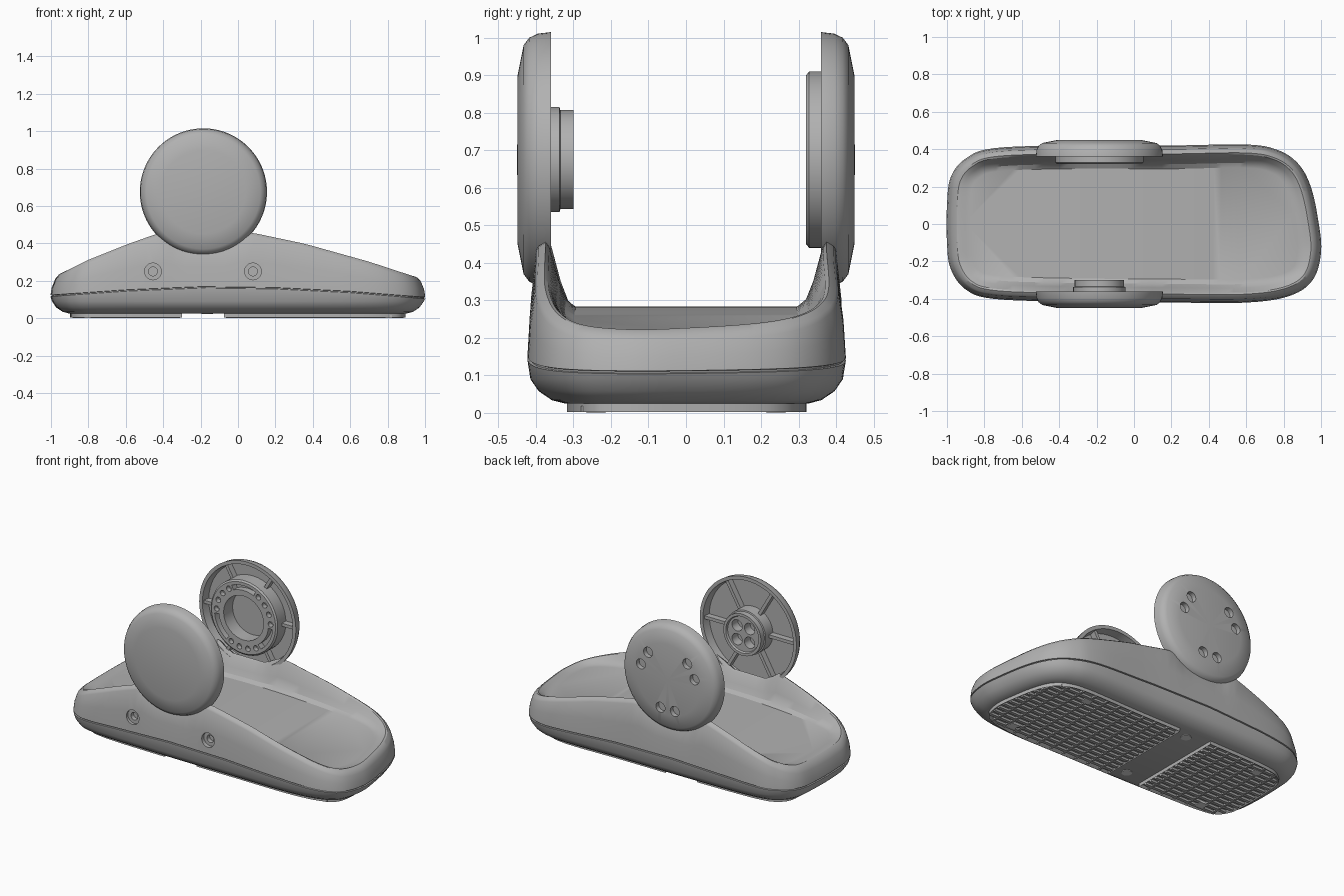
import bpy, bmesh, math
from mathutils import Vector, Matrix

cube = bpy.data.objects.get("Cube")
if cube:
    bpy.data.objects.remove(cube)

HUB = (-0.185, 0.675)      # disc axis: x, z
FULL = 2 * math.pi


def material(name, value):
    m = bpy.data.materials.new(name)
    m.use_nodes = True
    colour = (value, value, value, 1)
    m.diffuse_color = colour
    m.node_tree.nodes["Principled BSDF"].inputs["Base Color"].default_value = colour
    return m


GREY = material("mid grey", 0.44)
LIGHT = material("light grey", 0.75)


def finish(bm, name, mat=GREY):
    bmesh.ops.remove_doubles(bm, verts=bm.verts, dist=1e-5)
    bmesh.ops.recalc_face_normals(bm, faces=bm.faces)
    me = bpy.data.meshes.new(name)
    bm.to_mesh(me)
    bm.free()
    me.materials.append(mat)
    ob = bpy.data.objects.new(name, me)
    bpy.context.collection.objects.link(ob)
    smooth(ob)
    return ob


def smooth(ob):
    ob.data.shade_smooth()
    ob.data.set_sharp_from_angle(angle=math.radians(28))


def revolve(name, profile, side, centre=HUB, a0=0.0, a1=FULL, steps=72):
    """Turn a closed (radius, distance) profile about an axis along y."""
    bm = bmesh.new()
    whole = abs(a1 - a0 - FULL) < 1e-6
    rings = []
    for i in range(steps if whole else steps + 1):
        a = a0 + (a1 - a0) * i / steps
        rings.append([bm.verts.new((centre[0] + r * math.cos(a), side * d,
                                    centre[1] + r * math.sin(a))) for r, d in profile])
    n = len(profile)
    for i in range(steps):
        p, q = rings[i], rings[(i + 1) % len(rings)]
        for j in range(n):
            k = (j + 1) % n
            if profile[j][0] or profile[k][0]:
                bm.faces.new((p[j], p[k], q[k], q[j]))
    if not whole:
        bm.faces.new(rings[0])
        bm.faces.new(rings[-1])
    return finish(bm, name)


def cut(ob, cutter):
    mod = ob.modifiers.new("cut", "BOOLEAN")
    mod.operation, mod.solver, mod.object = "DIFFERENCE", "EXACT", cutter
    bpy.context.view_layer.objects.active = ob
    bpy.ops.object.modifier_apply(modifier=mod.name)
    bpy.data.objects.remove(cutter)
    smooth(ob)


def hole(ob, side, x, z, r, d0, d1):
    cut(ob, revolve("hole_cutter", [(0, d0), (r, d0), (r, d1), (0, d1)], side, (x, z), steps=20))


def add_box(bm, lo, hi, turn=None):
    size = Vector(hi) - Vector(lo)
    mat = Matrix.Translation((Vector(lo) + Vector(hi)) / 2) @ Matrix.Diagonal((*size, 1))
    bmesh.ops.create_cube(bm, size=1, matrix=turn @ mat if turn else mat)


def polar(r, degrees):
    a = math.radians(degrees)
    return HUB[0] + r * math.cos(a), HUB[1] + r * math.sin(a)


def lookup(table, x):
    for (xa, za), (xb, zb) in zip(table, table[1:]):
        if x <= xb:
            return za + (zb - za) * max(0, x - xa) / (xb - xa)
    return table[-1][1]


# Plan outline of the tray, smoothed through a few points
PLAN = [Vector(p) for p in (
    (-.75, -.40), (-.35, -.415), (.2, -.42), (.6, -.42), (.83, -.385), (.955, -.30), (1, -.15),
    (.985, .02), (.945, .2), (.88, .32), (.77, .395), (.6, .425), (.2, .42), (-.35, .42),
    (-.75, .405), (-.9, .35), (-.98, .25), (-1, .1), (-1, -.1), (-.98, -.24), (-.9, -.35))]
outline = []
for i in range(len(PLAN)):
    a, b, c, d = (PLAN[(i + k) % len(PLAN)] for k in (-1, 0, 1, 2))
    for s in range(10):
        t = s / 10
        outline.append(0.5 * (2 * b + (c - a) * t + (2 * a - 5 * b + 4 * c - d) * t * t
                              + (3 * b - a - 3 * c + d) * t ** 3))


def inset(dist):
    pts = []
    for i, p in enumerate(outline):
        t = (outline[(i + 1) % len(outline)] - outline[i - 1]).normalized()
        pts.append(p + Vector((-t.y, t.x)) * dist)
    return pts


RIM = [(-1, .2), (-.8, .3), (-.6, .38), (-.46, .43), (-.39, .45), (-.32, .39), (-.05, .39),
       (.02, .45), (.1, .44), (.36, .385), (.7, .29), (.96, .205), (1, .195)]
SEAM = [(-1, .12), (-.6, .148), (-.2, .165), (.2, .16), (.6, .14), (1, .108)]


def rim(x):
    return lookup(RIM, x)


def seam(x):
    return lookup(SEAM, x)


def floor(x):
    return .283 - .075 * (x + .1) ** 2


def slope(t):
    return lambda x: floor(x) + t * max(0, rim(x) + .015 - floor(x))


# Tray body: rings from the underside, over the rim, to the floor
LAYERS = [
    (.10, lambda x: .025), (.065, lambda x: .034), (.03, lambda x: .058), (.008, lambda x: .09),
    (0, lambda x: seam(x) - .004), (.007, lambda x: seam(x) - .002),
    (.007, lambda x: seam(x) + .002), (0, lambda x: seam(x) + .004),
    (.006, lambda x: .5 * (seam(x) + rim(x))), (.02, lambda x: rim(x) - .012),
    (.027, lambda x: rim(x)), (.045, lambda x: rim(x) + .012), (.055, slope(.9)),
    (.08, slope(.4)), (.1, slope(.12)), (.125, floor)]
bm = bmesh.new()
loops = [[bm.verts.new((p.x, p.y, z(p.x))) for p in inset(d)] for d, z in LAYERS]
for low, high in zip(loops, loops[1:]):
    for i in range(len(low)):
        bm.faces.new((low[i - 1], low[i], high[i], high[i - 1]))
bm.faces.new(loops[0])
top = bm.faces.new(loops[-1])
bmesh.ops.triangulate(bm, faces=[top], ngon_method="BEAUTY")
tray = finish(bm, "tray_body")

# Counterbored screw holes in the front wall
for x in (-.455, .08):
    hole(tray, -1, x, .25, .045, .393, .5)
    hole(tray, -1, x, .25, .024, .365, .5)

# Two discs, each a shallow shell open towards the middle
SHELL = [(0, .45), (.225, .449), (.305, .433), (.325, .418), (.336, .395), (.34, .36),
         (.318, .36), (.308, .41), (0, .41)]
front_disc = revolve("front_disc", SHELL, -1, steps=96)
back_disc = revolve("back_disc", SHELL, 1, steps=96)

# Paired screw holes in the outside of the back disc
for middle in (30, 150, 270):
    for off in (-15, 15):
        hole(back_disc, 1, *polar(.195, middle + off), .032, .418, .5)

# Front hub with four pockets
front_hub = revolve("front_hub", [(0, .312), (.11, .312), (.115, .30), (.132, .30), (.132, .335),
                                  (.14, .337), (.14, .42), (0, .42)], -1)
for k in range(4):
    hole(front_hub, -1, *polar(.062, 45 + 90 * k), .036, .25, .37)

# Back ring with curved slots and small holes
back_ring = revolve("back_ring", [(.14, .32), (.225, .32), (.235, .328), (.235, .42), (.14, .42)], 1)
for k in range(3):
    a = math.radians(90 + 120 * k)
    cut(back_ring, revolve("slot_cutter", [(.175, .3), (.205, .3), (.205, .36), (.175, .36)],
                           1, HUB, a - .42, a + .42, 12))
    for j in range(4):
        hole(back_ring, 1, *polar(.19, 150 + 120 * k + 18 * (j - 1.5)), .017, .3, .35)

# Radial ribs inside both shells
for name, side, r0 in (("front_ribs", -1, .135), ("back_ribs", 1, .23)):
    bm = bmesh.new()
    for k in range(6):
        turn = (Matrix.Translation((HUB[0], 0, HUB[1]))
                @ Matrix.Rotation(math.radians(60 * k), 4, "Y"))
        ys = sorted((side * .372, side * .415))
        add_box(bm, (r0, ys[0], -.01), (.315, ys[1], .01), turn)
    finish(bm, name)


# Ribbed rubber pads under the tray
def crossings(poly, axis, value):
    """Span of the polygon along the other axis where one axis has a value."""
    hits = []
    for p, q in zip(poly, poly[1:] + poly[:1]):
        if (p[axis] - value) * (q[axis] - value) < 0:
            t = (value - p[axis]) / (q[axis] - p[axis])
            hits.append(p[1 - axis] + t * (q[1 - axis] - p[1 - axis]))
    return (min(hits) + .012, max(hits) - .012) if len(hits) > 1 else None


for name, x0, x1 in (("small_pad", -.95, -.25), ("large_pad", -.08, .95)):
    poly = [p for p in inset(.105) if x0 <= p.x <= x1]
    first = min(range(len(poly)), key=lambda i: abs(poly[i].x - (x1 if x0 < -.5 else x0)))
    bm = bmesh.new()
    face = bm.faces.new([bm.verts.new((p.x, p.y, .03)) for p in poly])
    ext = bmesh.ops.extrude_face_region(bm, geom=[face])["geom"]
    low = [v for v in ext if isinstance(v, bmesh.types.BMVert)]
    bmesh.ops.translate(bm, verts=low, vec=(0, 0, -.027))
    bottom = next(f for f in ext if isinstance(f, bmesh.types.BMFace))
    bmesh.ops.inset_region(bm, faces=[bottom], thickness=.018)
    bmesh.ops.translate(bm, verts=bottom.verts[:], vec=(0, 0, .012))
    finish(bm, name)
    bm = bmesh.new()
    for k in range(-6, 7):
        span = crossings(poly, 1, k * .045 + .001)
        if span:
            y = k * .045
            add_box(bm, (span[0], y - .01, .002), (span[1], y + .01, .018))
    for k in range(-10, 11):
        span = crossings(poly, 0, k * .09 + .001)
        if span:
            x = k * .09
            add_box(bm, (x - .007, span[0], .004), (x + .007, span[1], .018))
    finish(bm, name + "_ribs")

# Small light plates on the pads and round plugs between them
bm = bmesh.new()
for x, y in ((.69, -.24), (.55, .24), (-.7, -.24), (-.7, .24)):
    add_box(bm, (x - .028, y - .025, 0), (x + .028, y + .025, .008))
for y in (-.26, .26):
    bmesh.ops.create_cone(bm, cap_ends=True, segments=20, radius1=.03, radius2=.03, depth=.008,
                          matrix=Matrix.Translation((-.165, y, .025)))
finish(bm, "foot_plates", LIGHT)
